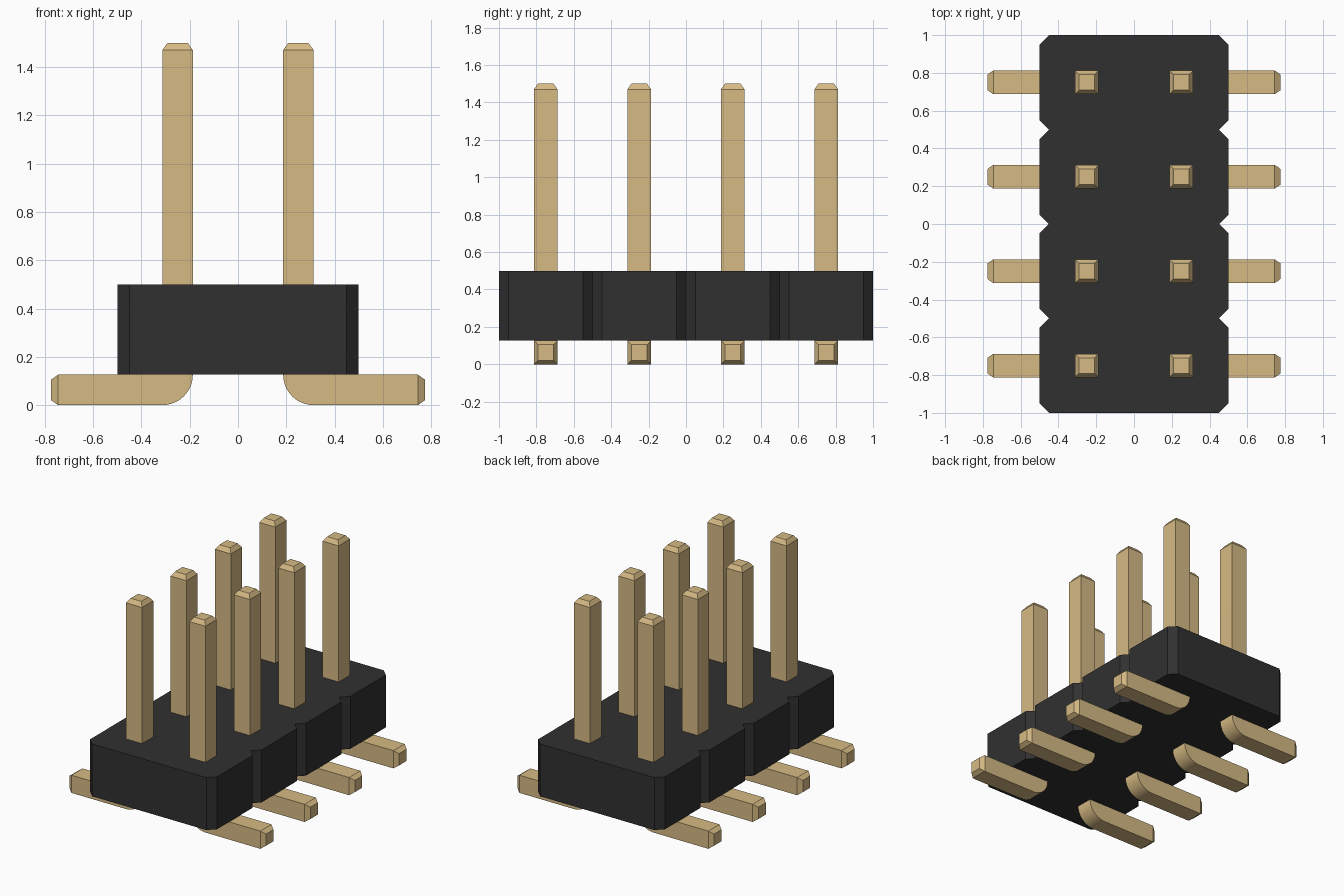
import bpy, bmesh, math
from mathutils import Vector

cube = bpy.data.objects.get("Cube")
if cube:
    bpy.data.objects.remove(cube, do_unlink=True)


def material(name, rgb):
    m = bpy.data.materials.new(name)
    m.use_nodes = True
    m.diffuse_color = (*rgb, 1)
    m.node_tree.nodes["Principled BSDF"].inputs["Base Color"].default_value = (*rgb, 1)
    return m


black = material("black_plastic", (0.03, 0.03, 0.03))
gold = material("gold_metal", (0.67, 0.49, 0.23))


def prism(points, direction):
    """Extrude a closed outline along a direction."""
    bm = bmesh.new()
    face = bm.faces.new([bm.verts.new(p) for p in points])
    ext = bmesh.ops.extrude_face_region(bm, geom=[face])
    verts = [v for v in ext["geom"] if isinstance(v, bmesh.types.BMVert)]
    bmesh.ops.translate(bm, verts=verts, vec=Vector(direction))
    bmesh.ops.recalc_face_normals(bm, faces=bm.faces)
    return bm


def finish(bm, name, mat):
    mesh = bpy.data.meshes.new(name)
    bm.to_mesh(mesh)
    bm.free()
    mesh.materials.append(mat)
    obj = bpy.data.objects.new(name, mesh)
    bpy.context.collection.objects.link(obj)
    return obj


ROWS = [-0.75, -0.25, 0.25, 0.75]
W = 0.126          # pin thickness
H = W / 2
TIP = 0.03         # chamfer size on pin ends
TOP, REACH = 1.5, 0.775

# Housing: four chamfered cells joined in a row
right_edge = []
for y in ROWS:
    right_edge += [(0.45, y - 0.25), (0.5, y - 0.2), (0.5, y + 0.2), (0.45, y + 0.25)]
right_edge = list(dict.fromkeys(right_edge))
outline = right_edge + [(-x, y) for x, y in reversed(right_edge)]
finish(prism([(x, y, W) for x, y in outline], (0, 0, 0.5 - W)), "housing", black)


# Bent pin: L-shaped side profile with a rounded heel and tapered ends
def make_pin(name, side, y):
    inner, outer = 0.25 - H, 0.25 + H
    profile = [(inner, TOP - TIP), (outer, TOP - TIP), (outer, W),
               (REACH - TIP, W), (REACH - TIP, 0)]
    for i in range(11):
        a = math.pi / 2 * i / 10
        profile.append((outer - W * math.sin(a), W - W * math.cos(a)))
    bm = prism([(side * x, y - H, z) for x, z in profile], (0, W, 0))
    ends = [f for f in bm.faces
            if f.calc_center_median().z > TOP - TIP - 0.01
            or abs(f.calc_center_median().x) > REACH - TIP - 0.01]
    bmesh.ops.inset_individual(bm, faces=ends, thickness=TIP, depth=TIP)
    obj = finish(bm, name, gold)
    for p in obj.data.polygons:        # smooth only the heel curve
        n = p.normal
        p.use_smooth = p.center.z < W and max(abs(c) for c in n) < 0.9999 \
            and abs(p.center.x) < outer
    return obj


for i, y in enumerate(ROWS, 1):
    make_pin(f"left_pin_{i}", 1, y)
    make_pin(f"right_pin_{i}", -1, y)

# Keep hard edges crisp
for obj in bpy.context.scene.objects:
    if "_pin_" in obj.name:
        obj.data.set_sharp_from_angle(angle=math.radians(30))
